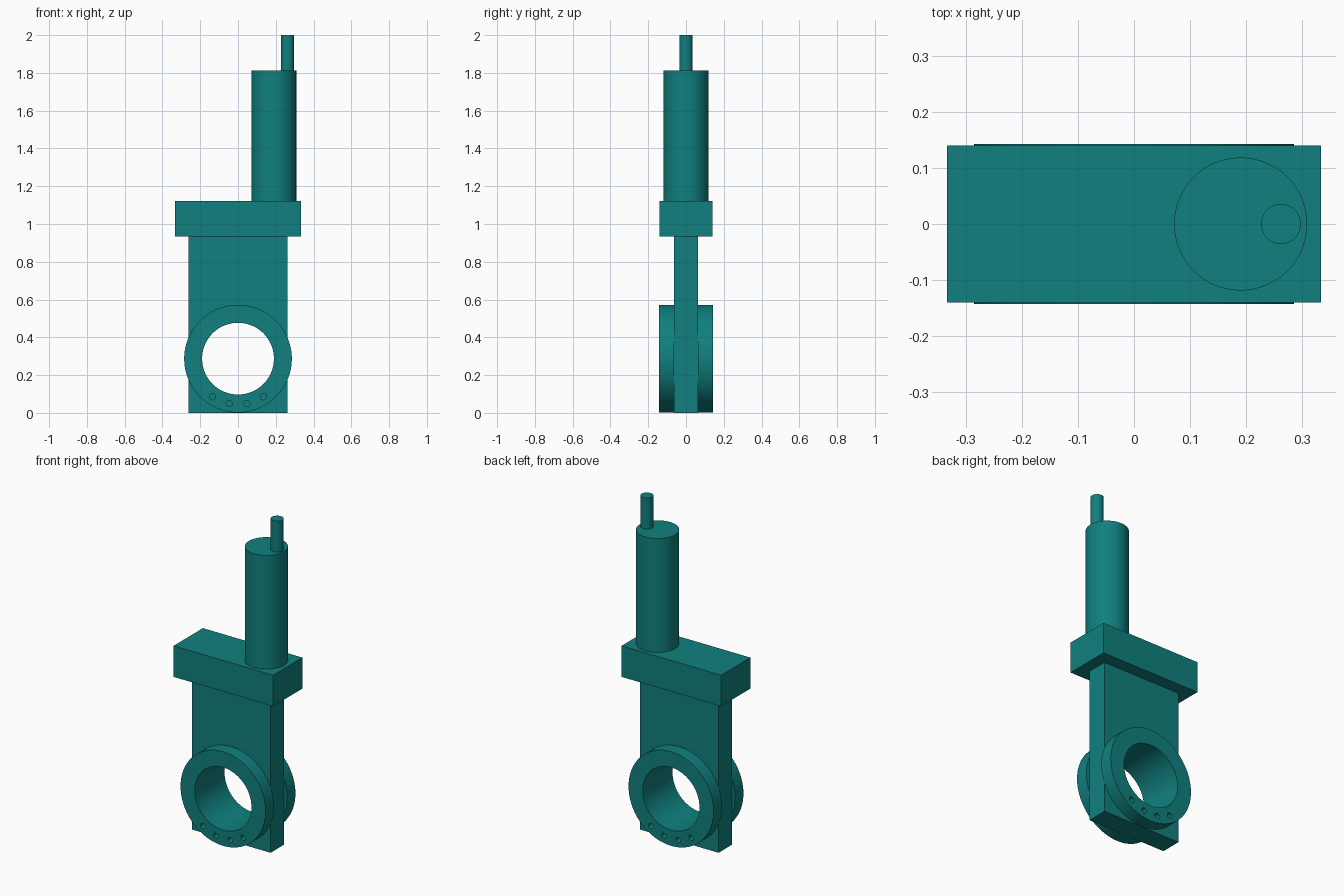
import bpy
import math

default = bpy.data.objects.get("Cube")
if default:
    bpy.data.objects.remove(default, do_unlink=True)

teal = bpy.data.materials.new("teal paint")
teal.use_nodes = True
COLOUR = (0.005, 0.216, 0.21, 1)
teal.diffuse_color = COLOUR
teal.node_tree.nodes["Principled BSDF"].inputs["Base Color"].default_value = COLOUR

BORE_Z = 0.287      # height of the pipe axis
PLATE_Y = 0.0635    # half thickness of the body plate
FLANGE_Y = 0.1425   # outer face of each flange


def finish(obj, name):
    obj.name = obj.data.name = name
    obj.data.materials.clear()
    obj.data.materials.append(teal)
    return obj


def box(name, half_x, half_y, z0, z1):
    bpy.ops.mesh.primitive_cube_add(size=1, location=(0, 0, (z0 + z1) / 2))
    obj = bpy.context.object
    obj.scale = (2 * half_x, 2 * half_y, z1 - z0)
    bpy.ops.object.transform_apply(location=False, rotation=False, scale=True)
    return finish(obj, name)


def cylinder(name, radius, depth, location, along_y=False, sides=96):
    turn = (math.pi / 2, 0, 0) if along_y else (0, 0, 0)
    bpy.ops.mesh.primitive_cylinder_add(vertices=sides, radius=radius, depth=depth,
                                        location=location, rotation=turn)
    return finish(bpy.context.object, name)


def smooth(obj):
    bpy.ops.object.select_all(action='DESELECT')
    obj.select_set(True)
    bpy.context.view_layer.objects.active = obj
    bpy.ops.object.shade_smooth_by_angle(angle=math.radians(30))


def cut(obj, cutter):
    bpy.context.view_layer.objects.active = obj
    mod = obj.modifiers.new("cut", 'BOOLEAN')
    mod.operation = 'DIFFERENCE'
    mod.solver = 'EXACT'
    mod.object = cutter
    bpy.ops.object.modifier_apply(modifier=mod.name)
    bpy.data.objects.remove(cutter, do_unlink=True)


def cut_bore(obj):
    cut(obj, cylinder("bore_cutter", 0.19, 1, (0, 0, BORE_Z), True))


# Gate body plate with the pipe bore
body = box("body_plate", 0.2625, PLATE_Y, 0, 0.94)
cut_bore(body)
smooth(body)

# Pipe flanges, each with four blind bolt holes along the bottom
for side, label in ((-1, "front"), (1, "back")):
    middle = side * (PLATE_Y + FLANGE_Y) / 2
    flange = cylinder(label + "_flange", 0.285, FLANGE_Y - PLATE_Y,
                      (0, middle, BORE_Z), True)
    cut_bore(flange)
    for step in (-1.5, -0.5, 0.5, 1.5):
        angle = math.radians(22.5 * step)
        spot = (0.242 * math.sin(angle), side * FLANGE_Y,
                BORE_Z - 0.242 * math.cos(angle))
        cut(flange, cylinder("bolt_cutter", 0.0165, 0.12, spot, True, 24))
    smooth(flange)

# Top housing, drive column and spindle
box("top_housing", 0.333, 0.14, 0.935, 1.123)
smooth(cylinder("drive_column", 0.1185, 0.69, (0.19, 0, 1.467)))
smooth(cylinder("spindle", 0.0355, 0.2, (0.262, 0, 1.9), sides=48))
